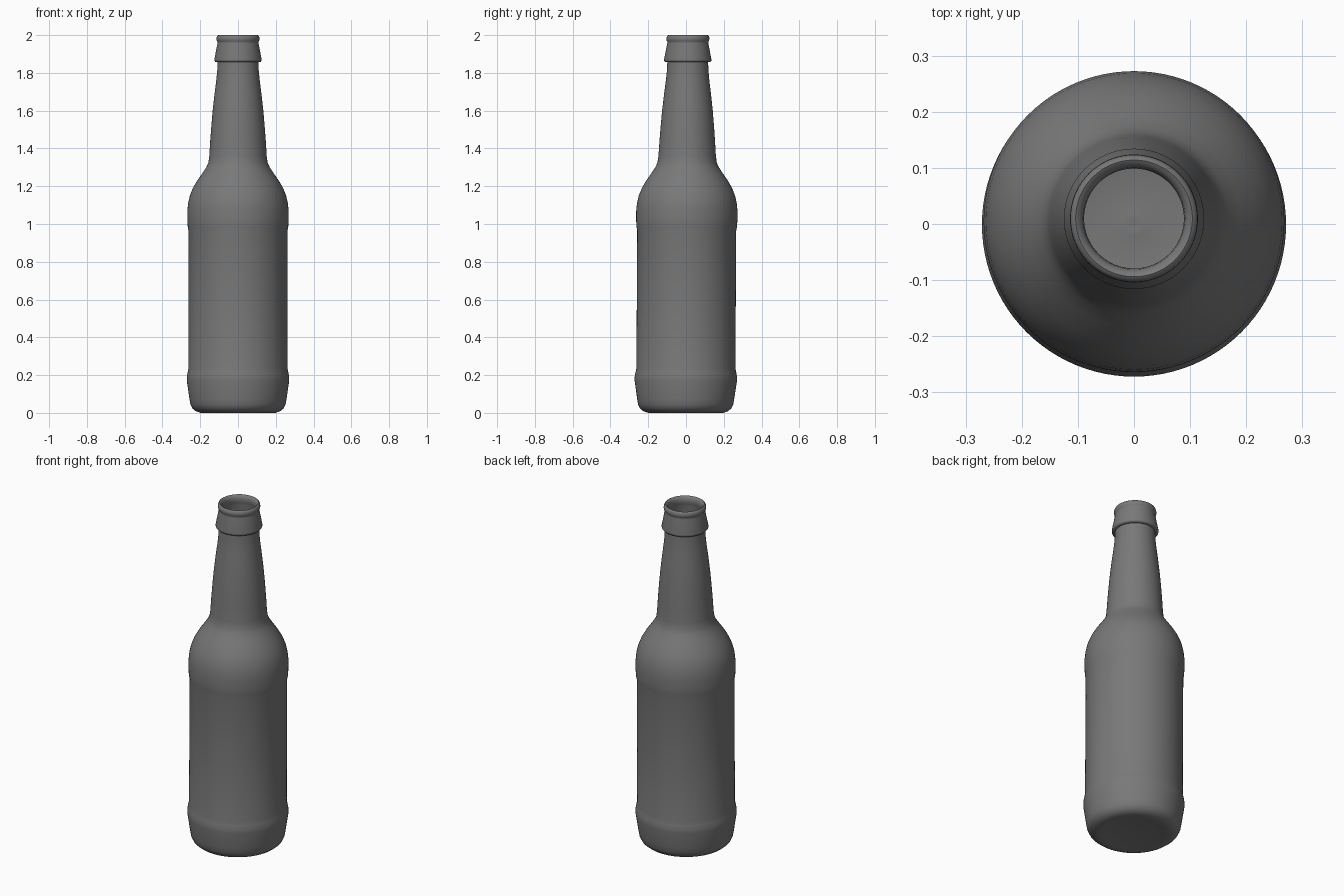
import bpy, bmesh
from math import sin, cos, pi, radians

SEGMENTS = 96


def lean(z):
    # the bottle tips very slightly towards the back
    return 0.006 * z - 0.002


def lathe(name, profile):
    """Revolve (radius, z) points about z; radius 0 closes with a pole."""
    bm = bmesh.new()
    rings = []
    for r, z in profile:
        if r == 0:
            rings.append([bm.verts.new((0, lean(z), z))])
        else:
            rings.append([bm.verts.new((r * cos(2 * pi * i / SEGMENTS),
                                        r * sin(2 * pi * i / SEGMENTS) + lean(z), z))
                          for i in range(SEGMENTS)])
    for a, b in zip(rings, rings[1:]):
        for i in range(SEGMENTS):
            j = (i + 1) % SEGMENTS
            if len(a) == 1:
                bm.faces.new((a[0], b[j], b[i]))
            elif len(b) == 1:
                bm.faces.new((a[i], a[j], b[0]))
            else:
                bm.faces.new((a[i], a[j], b[j], b[i]))
    bmesh.ops.recalc_face_normals(bm, faces=bm.faces)
    mesh = bpy.data.meshes.new(name)
    bm.to_mesh(mesh)
    bm.free()
    obj = bpy.data.objects.new(name, mesh)
    bpy.context.collection.objects.link(obj)
    bpy.context.view_layer.objects.active = obj
    obj.select_set(True)
    bpy.ops.object.shade_smooth_by_angle(angle=radians(50))
    obj.select_set(False)
    return obj


# underside and flared foot
foot = [(0, 0.012), (0.12, 0.010), (0.17, 0.004), (0.198, 0.0), (0.224, 0.009),
        (0.242, 0.024), (0.252, 0.045), (0.257, 0.075), (0.271, 0.17),
        (0.271, 0.19), (0.267, 0.213), (0.262, 0.235)]
# label panel and shoulder
body = [(0.262, 0.60), (0.262, 0.965), (0.266, 0.985), (0.268, 1.02),
        (0.268, 1.07), (0.264, 1.11), (0.255, 1.15), (0.239, 1.19),
        (0.216, 1.23), (0.188, 1.27), (0.168, 1.30), (0.157, 1.325)]
# tapering neck
neck = [(0.152, 1.36), (0.147, 1.44), (0.141, 1.52), (0.134, 1.60),
        (0.124, 1.69), (0.115, 1.76), (0.110, 1.81), (0.108, 1.857)]
# crown collar and rolled lip
finish = [(0.120, 1.858), (0.125, 1.864), (0.125, 1.872), (0.109, 1.955),
          (0.108, 1.964), (0.112, 1.970), (0.114, 1.979), (0.113, 1.989),
          (0.109, 1.997), (0.104, 2.0), (0.097, 1.996), (0.091, 1.985),
          (0.089, 1.970), (0.092, 1.955)]
# hollow inside, down to the inner floor with its small central dimple
inside = [(0.096, 1.94), (0.096, 1.81), (0.107, 1.69), (0.124, 1.50),
          (0.137, 1.33), (0.165, 1.27), (0.215, 1.19), (0.242, 1.11),
          (0.247, 1.05), (0.242, 0.96), (0.242, 0.24), (0.245, 0.18),
          (0.232, 0.06), (0.21, 0.035), (0.02, 0.032), (0.008, 0.034), (0, 0.031)]

bottle = lathe("bottle", foot + body + neck + finish + inside)

# dark grey finish
dark = bpy.data.materials.new("dark_grey")
dark.diffuse_color = (0.19, 0.19, 0.19, 1)
bottle.data.materials.append(dark)
